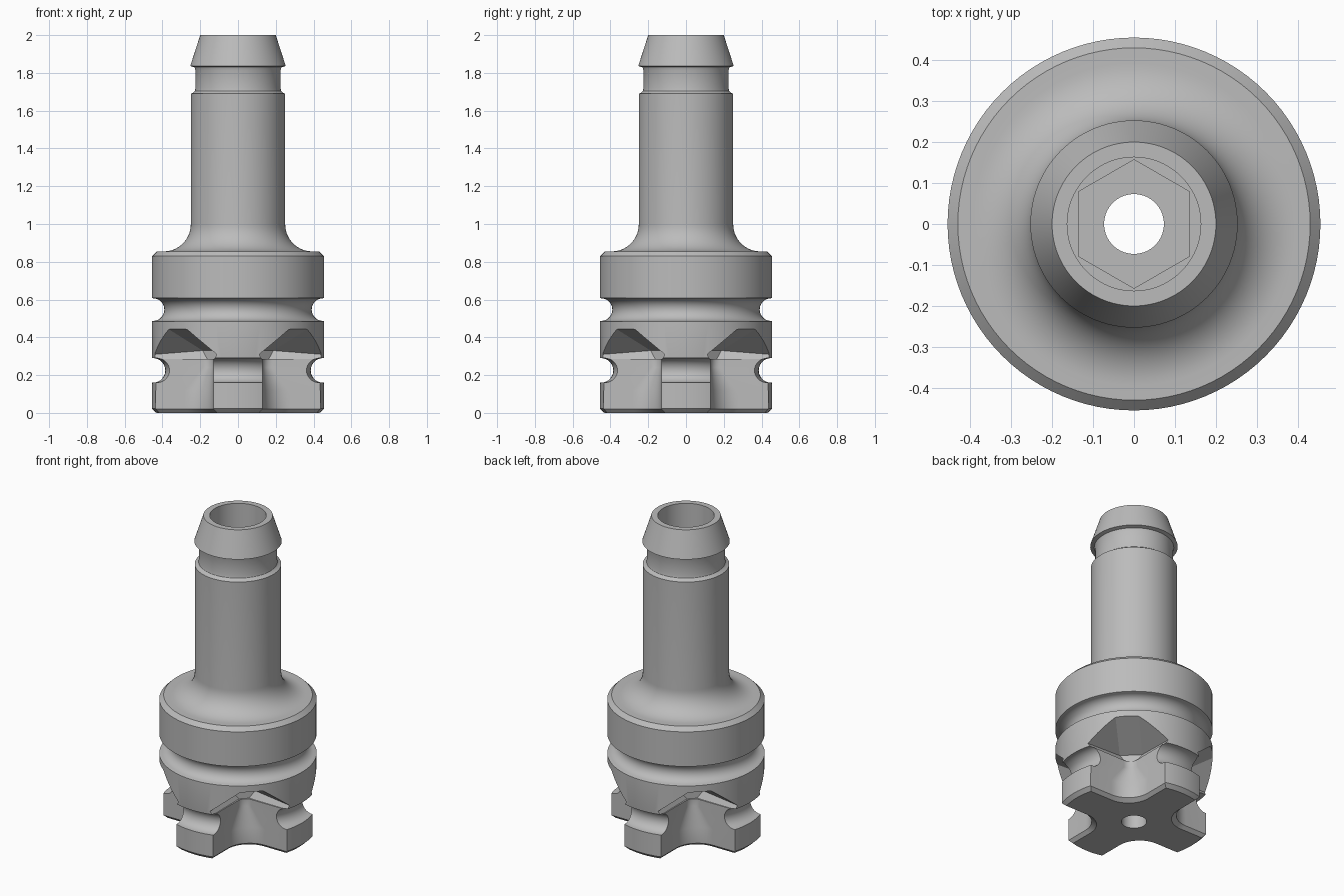
import bpy, bmesh, math
from mathutils import Matrix, Vector

cube = bpy.data.objects.get("Cube")
if cube:
    bpy.data.objects.remove(cube, do_unlink=True)

steel = bpy.data.materials.new("grey_steel")
steel.use_nodes = True
steel.diffuse_color = (0.5, 0.5, 0.5, 1)
steel.node_tree.nodes["Principled BSDF"].inputs["Base Color"].default_value = (0.5, 0.5, 0.5, 1)


def finish(bm, name):
    bmesh.ops.recalc_face_normals(bm, faces=bm.faces[:])
    mesh = bpy.data.meshes.new(name)
    bm.to_mesh(mesh)
    bm.free()
    mesh.materials.append(steel)
    obj = bpy.data.objects.new(name, mesh)
    bpy.context.collection.objects.link(obj)
    return obj


def arc(cr, cz, rad, a0, a1, n=12):
    angles = [math.radians(a0 + (a1 - a0) * i / n) for i in range(n + 1)]
    return [(cr + rad * math.cos(a), cz + rad * math.sin(a)) for a in angles]


def loft(bm, rings, closed=False):
    """Join rings of points with quads; cap the ends unless closed."""
    loops = [[bm.verts.new(p) for p in ring] for ring in rings]
    n = len(loops[0])
    pairs = list(zip(loops, loops[1:] + loops[:1])) if closed else list(zip(loops, loops[1:]))
    for a, b in pairs:
        for i in range(n):
            j = (i + 1) % n
            bm.faces.new((a[i], a[j], b[j], b[i]))
    if not closed:
        bm.faces.new(loops[0])
        bm.faces.new(loops[-1])


def circle(r, z, n=96, turn=0.0):
    return [(r * math.cos(turn + math.tau * i / n), r * math.sin(turn + math.tau * i / n), z)
            for i in range(n)]


# Turned body: outside from bottom to top, then back down the bore
R, HOLE, BORE = 0.455, 0.073, 0.163
profile = [(HOLE, 0), (0.432, 0), (R, 0.022)]
profile += arc(R - 0.005, 0.225, 0.065, 274, 86 + 0, 14)   # lower groove
profile += [(R, 0.292)]
profile += [(R, 0.485)] + arc(R - 0.005, 0.547, 0.06, 270, 90, 14) + [(R, 0.609)]
profile += [(R, 0.83), (0.43, 0.855)]
profile += arc(0.393, 0.998, 0.143, 270, 180, 14)          # sweep up to the shank
profile += [(0.25, 1.69), (0.238, 1.695), (0.228, 1.705), (0.225, 1.72),
            (0.225, 1.815), (0.23, 1.83), (0.253, 1.836), (0.2, 2.0),
            (BORE, 2.0), (BORE, 1.2), (HOLE, 1.2)]
bm = bmesh.new()
loft(bm, [circle(r, z) for r, z in profile], closed=True)
body = finish(bm, "tool_body")


# Corner notches that leave four lobes, flared above the lobe foot
def notch_section(z, c, r):
    pts = [(c + r + r * math.cos(a), c + r + r * math.sin(a))
           for a in [math.radians(270 - 90 * i / 12) for i in range(13)]]
    pts = [(0.7, c)] + pts + [(c, 0.7), (0.7, 0.7)]
    return [(x, y, z) for x, y in pts]


def spin_copies(bm):
    base = bm.verts[:] + bm.edges[:] + bm.faces[:]
    for k in range(1, 4):
        new = bmesh.ops.duplicate(bm, geom=base)["geom"]
        verts = [v for v in new if isinstance(v, bmesh.types.BMVert)]
        bmesh.ops.rotate(bm, verts=verts, cent=(0, 0, 0),
                         matrix=Matrix.Rotation(k * math.pi / 2, 3, 'Z'))


bm = bmesh.new()
loft(bm, [notch_section(z, c, r) for z, c, r in
          [(-0.02, 0.09, 0.15), (0.02, 0.13, 0.15), (0.12, 0.13, 0.15),
           (0.24, 0.13, 0.055), (0.31, 0.13, 0.055)]])
spin_copies(bm)
notch_cutter = finish(bm, "notch_cutter")

# Faceted roof over each notch, sloping down towards the centre
bm = bmesh.new()
for d, t, z in [(0.2, 0.065, 0.33), (0.2, 0.03, 0.285), (0.6, 0.07, 0.51), (0.6, 0.416, 0.288)]:
    for side in (-t, t):
        bm.verts.new(Matrix.Rotation(math.pi / 4, 3, 'Z') @ Vector((d, side, z)))
bmesh.ops.convex_hull(bm, input=bm.verts[:])
spin_copies(bm)
roof_cutter = finish(bm, "roof_cutter")

# Hexagonal socket at the foot of the bore
bm = bmesh.new()
loft(bm, [circle(0.157, z, 6, math.pi / 2) for z in (0.9, 1.25)])
hex_cutter = finish(bm, "hex_cutter")

for cutter in (notch_cutter, roof_cutter, hex_cutter):
    mod = body.modifiers.new(cutter.name, 'BOOLEAN')
    mod.operation = 'DIFFERENCE'
    mod.solver = 'EXACT'
    mod.object = cutter
    cutter.hide_render = True

# Bake the cuts, then drop the cutters
bpy.context.view_layer.update()
evaluated = body.evaluated_get(bpy.context.evaluated_depsgraph_get())
cut_mesh = bpy.data.meshes.new_from_object(evaluated)
body.modifiers.clear()
body.data = cut_mesh
for cutter in (notch_cutter, roof_cutter, hex_cutter):
    bpy.data.objects.remove(cutter, do_unlink=True)

bpy.ops.object.select_all(action='DESELECT')
body.select_set(True)
bpy.context.view_layer.objects.active = body
bpy.ops.object.shade_smooth_by_angle(angle=math.radians(25))
